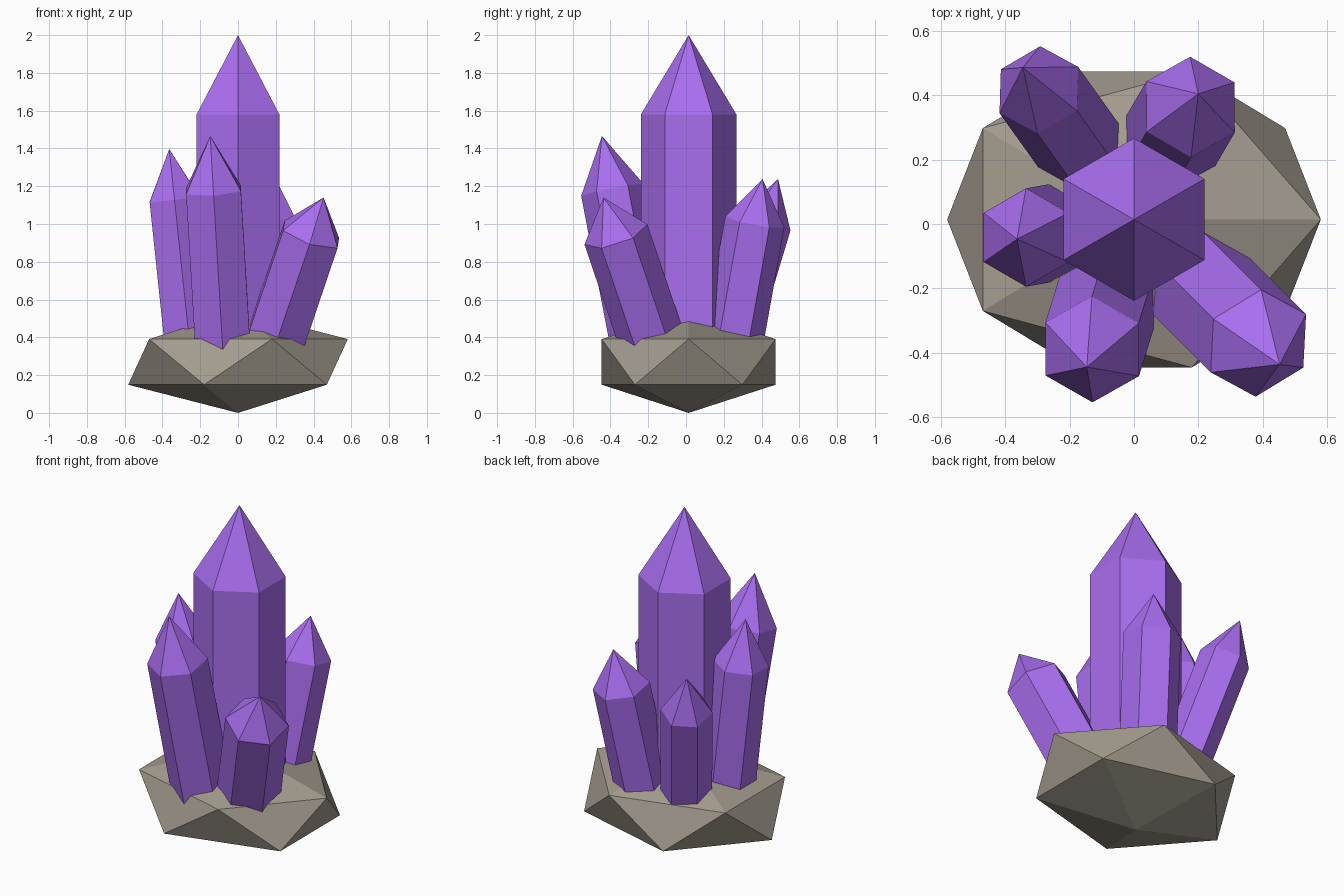
import bpy, bmesh
from math import radians, cos, sin
from mathutils import Vector, Matrix

if "Cube" in bpy.data.objects:
    bpy.data.objects.remove(bpy.data.objects["Cube"])


def material(name, color):
    mat = bpy.data.materials.new(name)
    mat.diffuse_color = (*color, 1.0)
    mat.use_nodes = True
    mat.node_tree.nodes["Principled BSDF"].inputs["Base Color"].default_value = mat.diffuse_color
    return mat


def finish(name, bm, mat):
    bmesh.ops.recalc_face_normals(bm, faces=bm.faces[:])
    mesh = bpy.data.meshes.new(name)
    bm.to_mesh(mesh)
    bm.free()
    mesh.materials.append(mat)
    obj = bpy.data.objects.new(name, mesh)
    bpy.context.collection.objects.link(obj)
    return obj


def crystal(name, shoulder, apex, radius, base_z, mat):
    """Six-sided prism along the shoulder-apex axis, closed by a point."""
    shoulder, apex = Vector(shoulder), Vector(apex)
    axis = (apex - shoulder).normalized()
    base = shoulder - axis * ((shoulder.z - base_z) / axis.z)
    rot = Vector((0, 0, 1)).rotation_difference(axis)
    bm = bmesh.new()
    ring = [rot @ Vector((radius * cos(radians(30 + 60 * i)),
                          radius * sin(radians(30 + 60 * i)), 0)) for i in range(6)]
    low = [bm.verts.new(base + v) for v in ring]
    high = [bm.verts.new(shoulder + v) for v in ring]
    tip = bm.verts.new(apex)
    bm.faces.new(low[::-1])
    for i in range(6):
        j = (i + 1) % 6
        bm.faces.new((low[i], low[j], high[j], high[i]))
        bm.faces.new((high[i], high[j], tip))
    return finish(name, bm, mat)


purple = material("purple", (0.40, 0.156, 0.87))
stone = material("stone", (0.37, 0.33, 0.275))

# Rock base: flattened icosahedron
bm = bmesh.new()
bmesh.ops.create_icosphere(bm, subdivisions=1, radius=1.0)
bmesh.ops.transform(bm, verts=bm.verts[:], matrix=Matrix.Translation((0, 0.014, 0.27))
                    @ Matrix.Diagonal((0.65, 0.541, 0.27, 1)))
finish("rock_base", bm, stone)

# Crystals: shoulder centre, apex, radius
crystals = {
    "main_crystal": ((0, 0.014, 1.58), (0, 0.014, 2.0), 0.253),
    "front_right_crystal": ((0.387, -0.371, 0.945), (0.453, -0.437, 1.14), 0.175),
    "front_left_crystal": ((-0.13, -0.39, 1.181), (-0.147, -0.445, 1.466), 0.168),
    "left_crystal": ((-0.336, -0.042, 1.13), (-0.364, -0.047, 1.397), 0.153),
    "back_left_crystal": ((-0.296, 0.417, 1.006), (-0.346, 0.487, 1.238), 0.142),
    "back_right_crystal": ((0.176, 0.364, 1.01), (0.2, 0.405, 1.238), 0.159),
}
for name, (shoulder, apex, radius) in crystals.items():
    crystal(name, shoulder, apex, radius, 0.3, purple)
